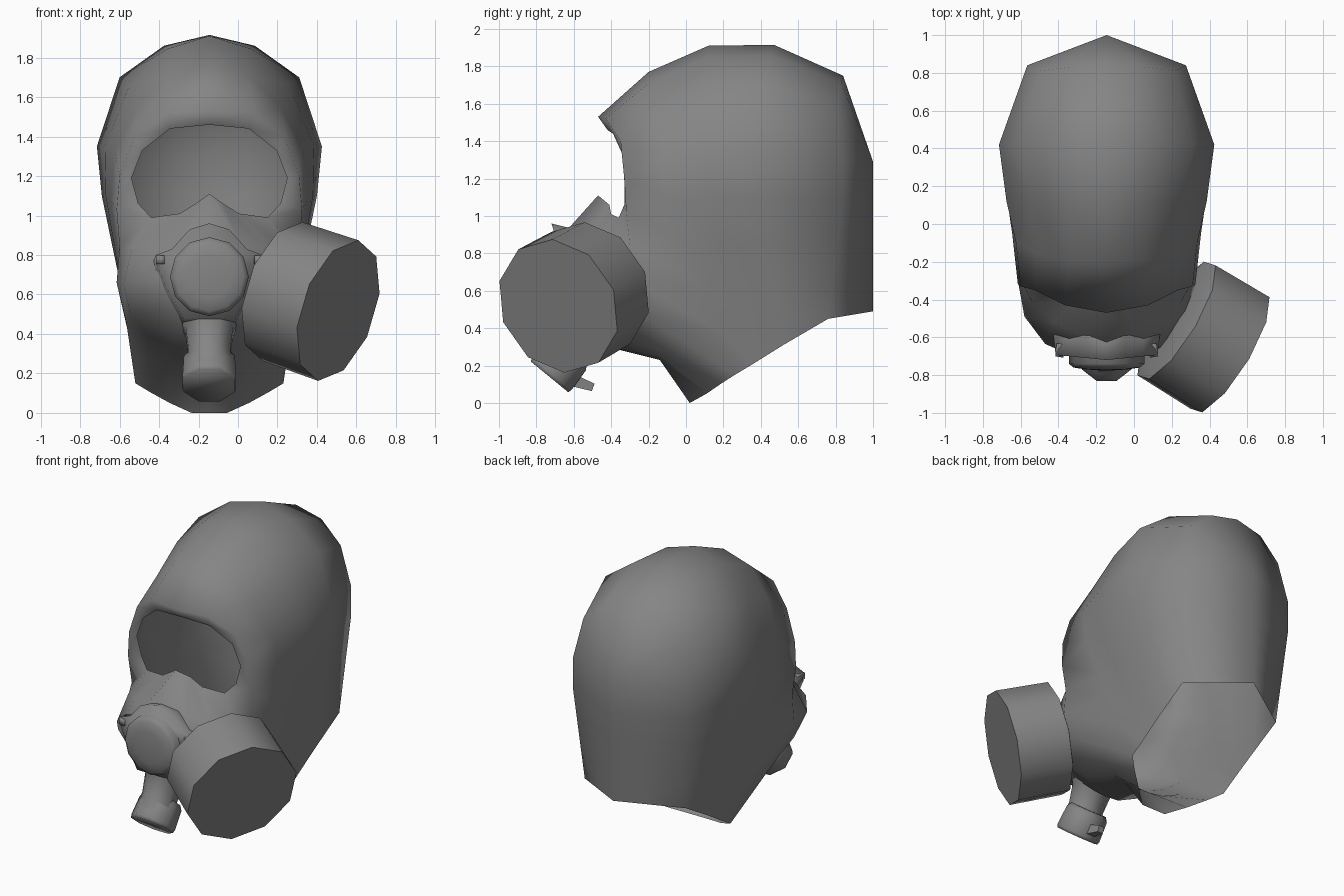
import bpy, bmesh, math
from mathutils import Vector

if "Cube" in bpy.data.objects:
    bpy.data.objects.remove(bpy.data.objects["Cube"])

CX = -0.145  # centre line of the head
grey = bpy.data.materials.new("dark_rubber")
grey.diffuse_color = (.235, .235, .235, 1)
grey.use_nodes = True
grey.node_tree.nodes["Principled BSDF"].inputs["Base Color"].default_value = grey.diffuse_color


def finish(name, bm, angle=50):
    bmesh.ops.remove_doubles(bm, verts=bm.verts, dist=0.002)
    bmesh.ops.recalc_face_normals(bm, faces=bm.faces)
    me = bpy.data.meshes.new(name)
    bm.to_mesh(me)
    bm.free()
    me.materials.append(grey)
    ob = bpy.data.objects.new(name, me)
    bpy.context.collection.objects.link(ob)
    bpy.ops.object.select_all(action='DESELECT')
    ob.select_set(True)
    bpy.context.view_layer.objects.active = ob
    bpy.ops.object.shade_smooth_by_angle(angle=math.radians(angle))
    return ob


def skin(bm, rows):
    """Mirrored quad skin between rows of half-profile points."""
    for s in (1, -1):
        g = [[bm.verts.new((CX + s * x, y, z)) for x, y, z in r] for r in rows]
        for a, b in zip(g, g[1:]):
            for i in range(min(len(a), len(b)) - 1):
                bm.faces.new((a[i], a[i + 1], b[i + 1], b[i]))


def lathe(name, profile, origin, axis, sides, phase=0, angle=50):
    """Rings (radius, distance) along an axis, capped at both ends."""
    bm = bmesh.new()
    o, a = Vector(origin), Vector(axis).normalized()
    u = a.cross(Vector((0, 0, 1))).normalized()
    v = u.cross(a)
    rings = []
    for r, t in profile:
        ring = []
        for i in range(sides):
            k = math.radians(phase) + math.tau * i / sides
            ring.append(bm.verts.new(o + a * t + (u * math.cos(k) + v * math.sin(k)) * r))
        rings.append(ring)
    for p, q in zip(rings, rings[1:]):
        for i in range(sides):
            j = (i + 1) % sides
            bm.faces.new((p[i], p[j], q[j], q[i]))
    bm.faces.new(rings[0])
    bm.faces.new(rings[-1])
    return finish(name, bm, angle)


# Hood: loops from the eye opening back over the head
eye = [(0, -.42, 1.46), (.20, -.39, 1.44), (.34, -.34, 1.33),
       (.395, -.33, 1.19), (.36, -.33, 1.06), (.295, -.36, .99)]
brow = [(0, -.47, 1.53), (.22, -.43, 1.52), (.38, -.35, 1.40), (.455, -.33, 1.20),
        (.47, -.32, 1.03), (.455, -.30, .84), (.47, -.30, .66), (.42, -.20, .45),
        (.38, 0, .30)]
# five upper points and the hem point of each loop; the wall between is straight
arches = [
    [(0, -.20, 1.77), (.20, -.20, 1.71), (.365, -.16, 1.54), (.48, -.10, 1.33),
     (.50, -.05, 1.08), (.375, .26, .15)],
    [(0, .12, 1.91), (.21, .12, 1.845), (.405, .12, 1.66), (.53, .12, 1.35),
     (.525, .12, 1.10), (.375, .36, .21)],
    [(0, .47, 1.915), (.23, .45, 1.86), (.455, .43, 1.70), (.57, .42, 1.35),
     (.545, .42, 1.10), (.38, .52, .31)],
    [(0, .84, 1.75), (.20, .83, 1.71), (.36, .81, 1.58), (.42, .84, 1.30),
     (.42, .84, 1.10), (.385, .76, .45)],
    [(0, 1, 1.29)] * 4 + [(0, 1, 1.10), (0, 1, .49)]]
loops = [brow]
for a in arches:
    top, hem = Vector(a[4]), Vector(a[5])
    loops.append(a[:5] + [tuple(top.lerp(hem, k)) for k in (.3, .5, .75, 1)])

# Face: rows from under the eyes down to the front of the neck
face = [
    [(0, -.47, 1.11), (.07, -.41, 1.06), (.15, -.40, 1.01), (.295, -.36, .99), (.47, -.32, 1.03)],
    [(0, -.64, .92), (.15, -.58, .87), (.28, -.52, .85), (.39, -.42, .84), (.455, -.30, .84)],
    [(0, -.69, .70), (.20, -.69, .72), (.325, -.635, .68), (.435, -.49, .65), (.47, -.30, .66)],
    [(0, -.66, .50), (.14, -.64, .50), (.29, -.54, .50), (.40, -.40, .50), (.42, -.20, .45)],
    [(0, -.46, .31), (.10, -.45, .31), (.21, -.40, .35), (.32, -.30, .40), (.42, -.20, .45)],
    [(0, -.14, .23), (.10, -.14, .23), (.20, -.13, .24), (.31, -.08, .27), (.38, 0, .30)],
    [(0, .02, 0), (.09, .02, 0), (.20, .11, .05), (.30, .19, .105), (.375, .26, .15)]]

bm = bmesh.new()
for grid in ([eye[:5], brow], loops, face):
    skin(bm, grid)
for s in (1, -1):  # small triangle at each lower eye corner
    bm.faces.new([bm.verts.new((CX + s * x, y, z)) for x, y, z in (eye[4], eye[5], brow[4])])
bmesh.ops.remove_doubles(bm, verts=bm.verts, dist=0.002)
bmesh.ops.dissolve_degenerate(bm, edges=bm.edges, dist=0.001)
finish("hood_and_face", bm, 100)

# Flange behind the speaking valve
half = [(0, .96), (.10, .93), (.19, .83), (.27, .80), (.265, .74), (.20, .60), (.13, .48)]
outline = half + [(-x, z) for x, z in reversed(half[1:])]
bm = bmesh.new()
front = [bm.verts.new((CX + x, -.72 + abs(x) * .1, z)) for x, z in outline]
back = [bm.verts.new((CX + x * 1.05, -.60 + abs(x) * .1, z - .03)) for x, z in outline]
bm.faces.new(front)
for i in range(len(front)):
    j = (i + 1) % len(front)
    bm.faces.new((front[i], front[j], back[j], back[i]))
finish("valve_flange", bm, 110)

# Domed speaking valve
lathe("front_valve", [(.20, -.12), (.20, .04), (.175, .06), (.11, .07), (.03, .075)],
      (CX, -.70, .69), (0, -1, 0), 12, 90, 75)

# Clips on both sides of the valve
for s, side in ((1, "right"), (-1, "left")):
    lathe(side + "_clip", [(.035, 0), (.03, .07)], (CX + s * .24, -.635, .775),
          (s * .15, -1, 0), 4, 45, 100)

# Exhale spout under the valve, with its cap and pull tab
lathe("exhale_spout", [(.20, -.03), (.13, .10), (.115, .22), (.125, .32)],
      (CX, -.54, .50), (0, -.47, -.88), 8, 22.5, 80)
lathe("exhale_cap", [(.12, -.18), (.14, -.15), (.147, -.02), (.14, 0)],
      (CX, -.73, .14), (0, -.63, -.77), 8, 22.5, 120)
lathe("cap_tab", [(.045, 0), (.03, .11)], (CX, -.60, .12), (0, .85, -.3), 4, 45)

# Filter canister on one cheek
lathe("filter_canister", [(.30, -.02), (.367, 0), (.372, .345)],
      (.225, -.51, .615), (.82, -.50, -.28), 10, 94, 50)
